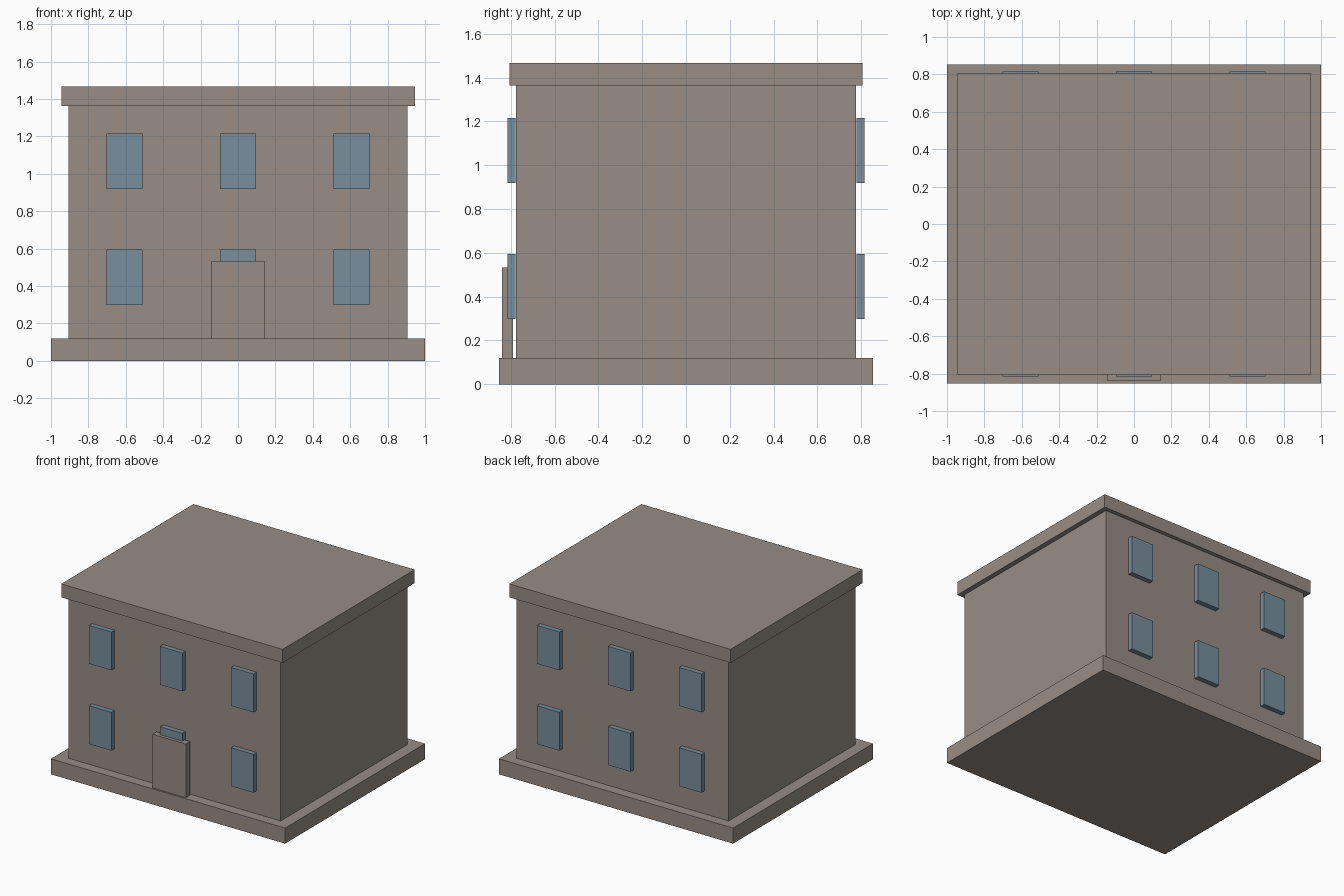
import bpy
from mathutils import Matrix, Vector
import bmesh

cube = bpy.data.objects.get("Cube")
if cube:
    bpy.data.objects.remove(cube, do_unlink=True)


def material(name, rgb):
    mat = bpy.data.materials.new(name)
    mat.use_nodes = True
    colour = (*rgb, 1.0)
    mat.diffuse_color = colour
    mat.node_tree.nodes["Principled BSDF"].inputs["Base Color"].default_value = colour
    return mat


def box(name, low, high, mat):
    """Axis-aligned box between two corners."""
    low, high = Vector(low), Vector(high)
    bm = bmesh.new()
    bmesh.ops.create_cube(bm, size=1, matrix=Matrix.Diagonal((*(high - low), 1)))
    mesh = bpy.data.meshes.new(name)
    bm.to_mesh(mesh)
    bm.free()
    mesh.materials.append(mat)
    obj = bpy.data.objects.new(name, mesh)
    obj.location = (low + high) / 2
    bpy.context.collection.objects.link(obj)
    return obj


def slab(name, half_x, half_y, bottom, top, mat):
    """Box centred on the vertical axis."""
    return box(name, (-half_x, -half_y, bottom), (half_x, half_y, top), mat)


stone = material("warm_grey_stone", (0.31, 0.266, 0.234))
glass = material("blue_grey_glass", (0.186, 0.273, 0.333))

# Main masses
slab("foundation", 1.0, 0.853, 0.0, 0.12, stone)
slab("walls", 0.907, 0.775, 0.12, 1.363, stone)
slab("flat_roof", 0.945, 0.806, 1.363, 1.467, stone)

# Door panel, standing just clear of the front wall
box("front_door", (-0.142, -0.84, 0.12), (0.142, -0.789, 0.534), stone)

# Three windows on each storey, front and back
WIDTH, HEIGHT, DEPTH = 0.192, 0.296, 0.038
for side, y in (("front", -0.796), ("back", 0.796)):
    for storey, z in (("lower", 0.447), ("upper", 1.067)):
        for column, x in (("right", -0.607), ("middle", 0.0), ("left", 0.607)):
            centre = Vector((x, y, z))
            half = Vector((WIDTH, DEPTH, HEIGHT)) / 2
            box(f"{side}_{storey}_{column}_window", centre - half, centre + half, glass)
